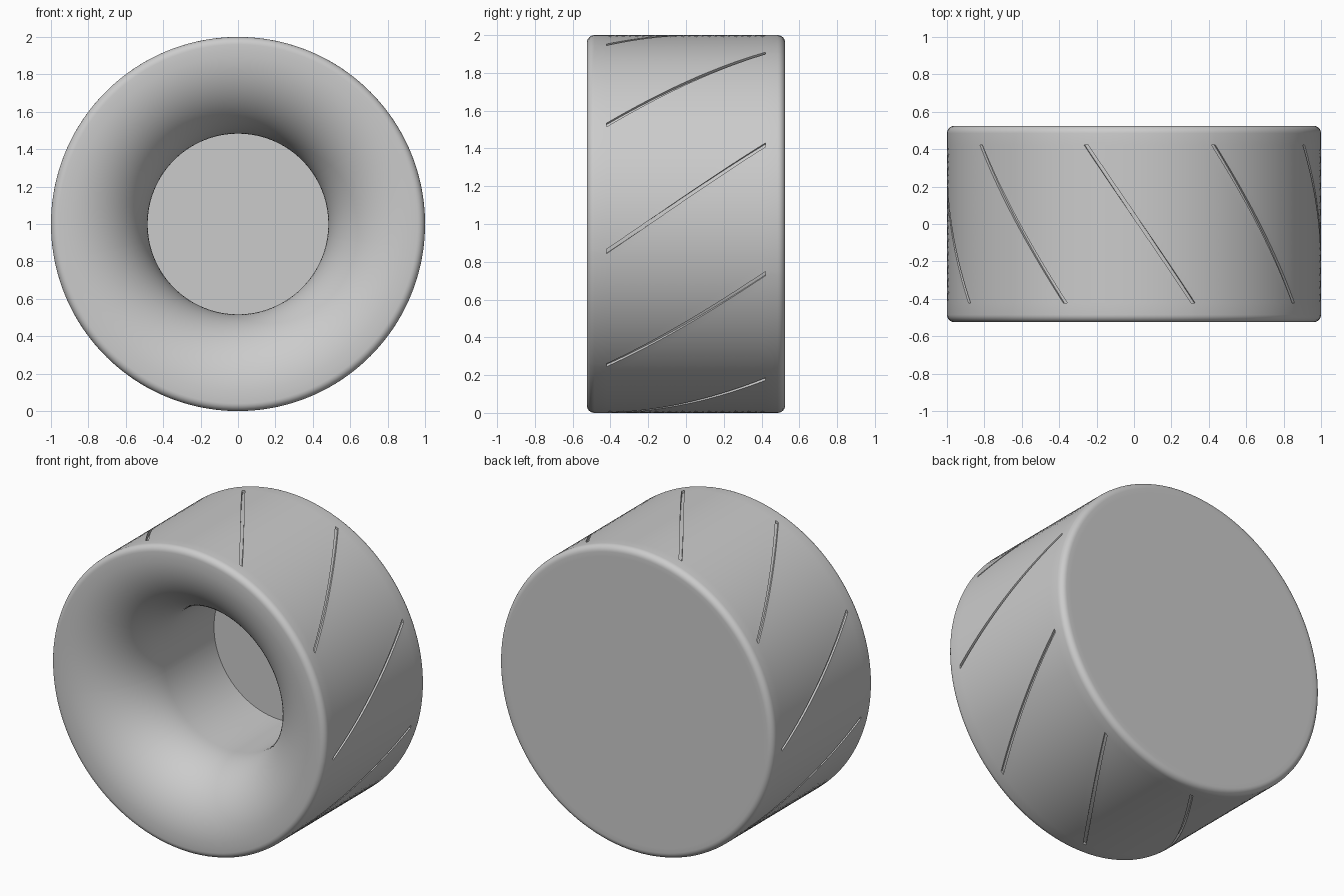
import bpy, bmesh, math

cube = bpy.data.objects.get("Cube")
if cube:
    bpy.data.objects.remove(cube, do_unlink=True)

HALF = 0.525          # half the length along y
FILLET = 0.04         # rounded outer rims
BORE = 0.483          # radius of the blind hole
FLARE = 0.44          # radius of the flared mouth
FLOOR = 0.44          # y of the hole floor
GROOVES = 9
GROOVE_END = 0.422
GROOVE_WIDTH = math.radians(1.3)
GROOVE_DEPTH = 0.015
STEPS = 14            # columns between two grooves
ROWS = 24             # rows along each groove

grey = bpy.data.materials.new("plain grey")
grey.use_nodes = True
colour = (0.6, 0.6, 0.6, 1)
grey.diffuse_color = colour
grey.node_tree.nodes["Principled BSDF"].inputs["Base Color"].default_value = colour


def arc(cr, cy, radius, start, end, n):
    """Points (r, y) on an arc of the profile."""
    angles = [math.radians(start + (end - start) * i / n) for i in range(n + 1)]
    return [(cr + radius * math.cos(a), cy + radius * math.sin(a)) for a in angles]


# Profile from the back cap, along the outer wall, into the mouth and the bore
edge = HALF - FILLET
outer = [(0.93, HALF)] + arc(1 - FILLET, edge, FILLET, 90, 0, 6)
first_groove_row = len(outer)
outer += [(1, GROOVE_END * (1 - 2 * i / ROWS)) for i in range(ROWS + 1)]
outer += arc(1 - FILLET, -edge, FILLET, 0, -90, 6)
inner = arc(BORE + FLARE, FLARE - HALF, FLARE, 270, 180, 24)
inner.append((BORE, FLOOR))


def twist(y):
    y = max(-GROOVE_END, min(GROOVE_END, y))
    return math.radians(1.8 - 39.4 * y)


# Column angles: one narrow groove column, then even columns up to the next groove
pitch = 2 * math.pi / GROOVES
columns = []
for g in range(GROOVES):
    start = g * pitch + GROOVE_WIDTH / 2
    columns.append(start - GROOVE_WIDTH)
    columns += [start + (pitch - GROOVE_WIDTH) * i / STEPS for i in range(STEPS)]

bm = bmesh.new()
rings = []
for r, y, t in [(r, y, twist(y)) for r, y in outer] + [(r, y, twist(-HALF)) for r, y in inner]:
    rings.append([bm.verts.new((r * math.sin(a + t), y, 1 + r * math.cos(a + t)))
                  for a in columns])

groove_faces = []
count = len(columns)
for row, (ring, following) in enumerate(zip(rings, rings[1:])):
    for c in range(count):
        d = (c + 1) % count
        face = bm.faces.new((ring[c], ring[d], following[d], following[c]))
        if c % (STEPS + 1) == 0 and first_groove_row <= row < first_groove_row + ROWS:
            groove_faces.append(face)

# Back cap and hole floor
bm.faces.new(rings[0])
bm.faces.new(rings[-1])

# Sink the slanted grooves towards the axis
sunk = bmesh.ops.extrude_face_region(bm, geom=groove_faces)["geom"]
for v in (e for e in sunk if isinstance(e, bmesh.types.BMVert)):
    v.co.x *= 1 - GROOVE_DEPTH
    v.co.z = 1 + (v.co.z - 1) * (1 - GROOVE_DEPTH)
remaining = [f for f in groove_faces if f.is_valid]
bmesh.ops.delete(bm, geom=remaining, context='FACES')
bmesh.ops.recalc_face_normals(bm, faces=bm.faces)

mesh = bpy.data.meshes.new("grooved_roller")
bm.to_mesh(mesh)
bm.free()
mesh.materials.append(grey)
roller = bpy.data.objects.new("grooved_roller", mesh)
bpy.context.collection.objects.link(roller)

bpy.ops.object.select_all(action='DESELECT')
roller.select_set(True)
bpy.context.view_layer.objects.active = roller
bpy.ops.object.shade_smooth_by_angle(angle=math.radians(35))
